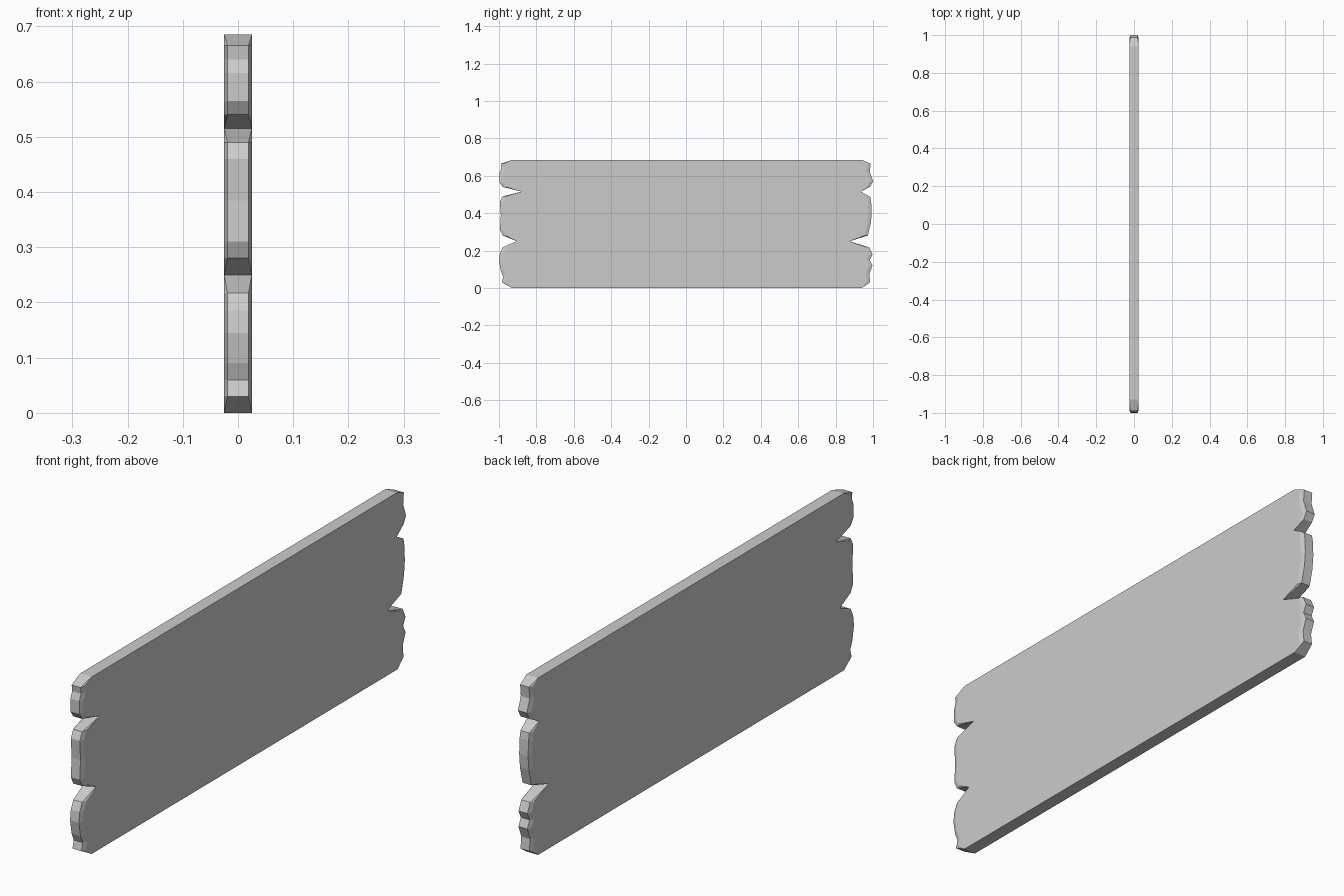
import bpy, bmesh

if "Cube" in bpy.data.objects:
    bpy.data.objects.remove(bpy.data.objects["Cube"])

H = 0.685      # board height
T = 0.025      # half thickness
RIM = 0.019    # half width of the flat end face
CUT = 0.018    # depth of the worn edge along the ends

# Broken end outlines as (distance from centre, height), bottom to top.
# Corners and split tips (third value 0) keep the full thickness.
near_end = [(0.93, 0, 0), (0.985, 0.03, 1), (0.977, 0.06, 1), (0.99, 0.09, 1),
            (1.0, 0.145, 1), (0.995, 0.185, 1), (0.98, 0.217, 1), (0.905, 0.25, 0),
            (0.98, 0.28, 1), (0.995, 0.31, 1), (0.99, 0.385, 1), (0.995, 0.46, 1),
            (0.98, 0.49, 1), (0.88, 0.515, 0), (0.98, 0.54, 1), (0.997, 0.565, 1),
            (0.997, 0.615, 1), (0.987, 0.64, 1), (0.99, 0.665, 1), (0.93, H, 0)]
far_end = [(0.94, 0, 0), (0.985, 0.03, 1), (0.98, 0.075, 1), (0.997, 0.12, 1),
           (0.983, 0.15, 1), (0.997, 0.18, 1), (0.98, 0.217, 1), (0.875, 0.25, 0),
           (0.972, 0.28, 1), (0.988, 0.345, 1), (0.993, 0.4, 1), (0.99, 0.46, 1),
           (0.985, 0.487, 1), (0.935, 0.515, 0), (0.985, 0.542, 1), (1.0, 0.57, 1),
           (0.983, 0.62, 1), (0.987, 0.665, 1), (0.94, H, 0)]

outline = [(y, z, k, 1) for y, z, k in far_end]
outline += [(y, z, k, -1) for y, z, k in reversed(near_end)]

bm = bmesh.new()


def ring(x, side, inset):
    """One loop of the outline; full-thickness points sit on the broad face."""
    return [bm.verts.new((side * (x if k else T), s * (y - inset * k), z))
            for y, z, k, s in outline]


loops = [ring(T, -1, CUT), ring(RIM, -1, 0), ring(RIM, 1, 0), ring(T, 1, CUT)]

# Edge wear and end faces
for a, b in zip(loops, loops[1:]):
    for i in range(len(a)):
        j = (i + 1) % len(a)
        bm.faces.new((a[i], a[j], b[j], b[i]))

# Broad faces
bm.faces.new(loops[0])
bm.faces.new(loops[-1])

bmesh.ops.remove_doubles(bm, verts=bm.verts, dist=0.0001)
bmesh.ops.triangulate(bm, faces=[f for f in bm.faces if len(f.verts) > 4])
bmesh.ops.recalc_face_normals(bm, faces=bm.faces)

mesh = bpy.data.meshes.new("weathered_board")
bm.to_mesh(mesh)
bm.free()
board = bpy.data.objects.new("weathered_board", mesh)
bpy.context.collection.objects.link(board)
